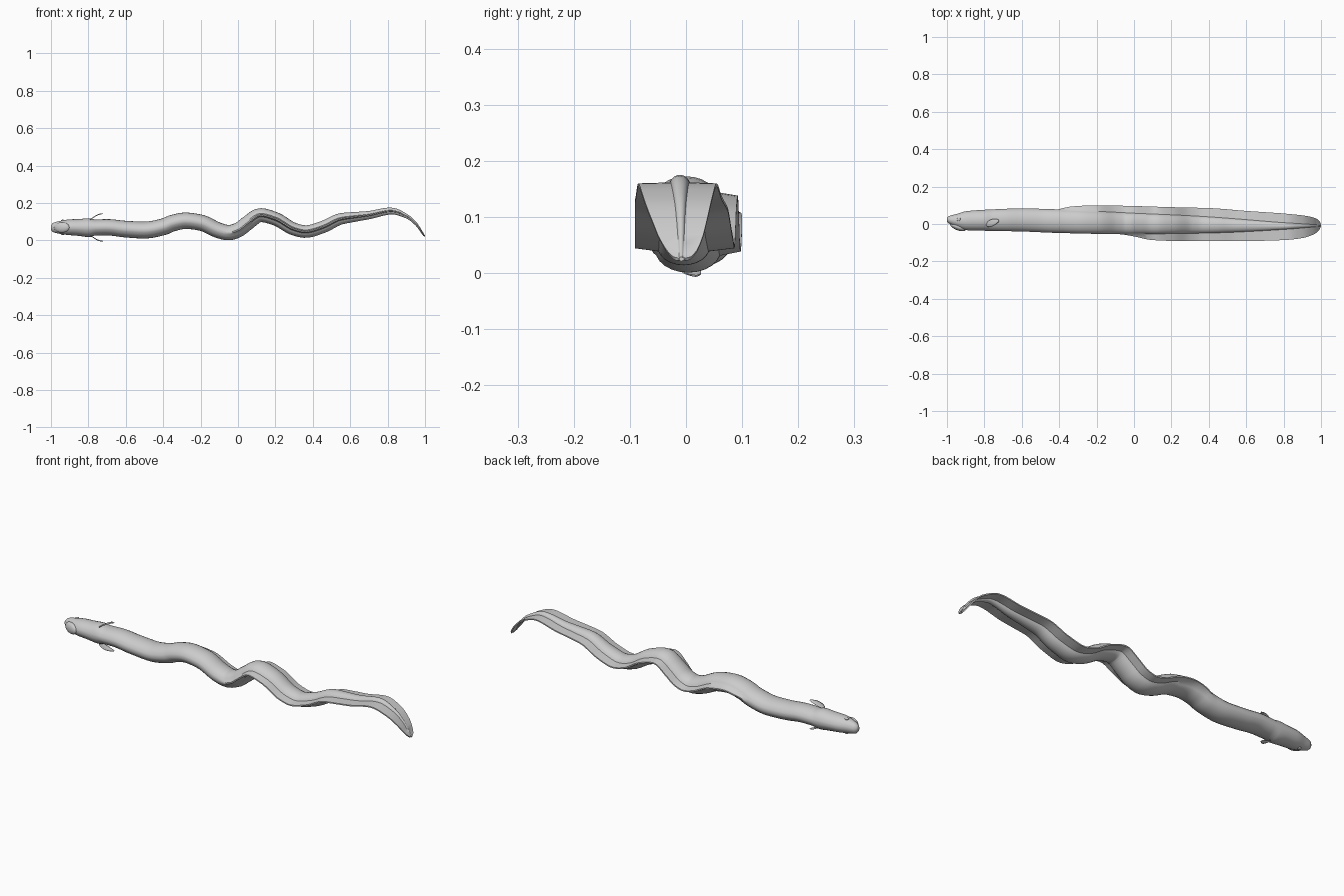
import bpy, bmesh, math
from mathutils import Vector

if "Cube" in bpy.data.objects:
    bpy.data.objects.remove(bpy.data.objects["Cube"])


def lerp_keys(keys, x):
    """Smooth (Hermite) interpolation through (x, value) keys."""
    n = len(keys)
    x = min(max(x, keys[0][0]), keys[-1][0])
    i = next(k for k in range(n - 1) if x <= keys[k + 1][0])

    def slope(k):
        if k in (0, n - 1):
            a, b = (0, 1) if k == 0 else (n - 2, n - 1)
            return (keys[b][1] - keys[a][1]) / (keys[b][0] - keys[a][0])
        d0 = (keys[k][1] - keys[k - 1][1]) / (keys[k][0] - keys[k - 1][0])
        d1 = (keys[k + 1][1] - keys[k][1]) / (keys[k + 1][0] - keys[k][0])
        return 0 if d0 * d1 <= 0 else 2 * d0 * d1 / (d0 + d1)
    h = keys[i + 1][0] - keys[i][0]
    t = (x - keys[i][0]) / h
    return ((2 * t**3 - 3 * t**2 + 1) * keys[i][1] + (t**3 - 2 * t**2 + t) * h * slope(i)
            + (3 * t**2 - 2 * t**3) * keys[i + 1][1] + (t**3 - t**2) * h * slope(i + 1))


# Spine height, half thickness, muscle edges and fin edges along the length
SPINE = [(-1, .068), (-.9, .07), (-.8, .068), (-.7, .07), (-.6, .06), (-.5, .055), (-.4, .072),
         (-.35, .092), (-.28, .105), (-.2, .095), (-.1, .052), (-.05, .041), (0, .055), (.05, .092),
         (.12, .135), (.2, .115), (.3, .06), (.36, .047), (.45, .07), (.55, .115), (.62, .125),
         (.7, .135), (.82, .157), (.9, .13), (.95, .09), (.995, .025)]
THICK = [(-1, .012), (-.99, .024), (-.95, .035), (-.9, .042), (-.85, .045), (-.8, .05),
         (-.785, .049), (-.775, .043), (-.5, .045), (-.2, .043), (0, .04), (.3, .034), (.5, .032),
         (.7, .022), (.82, .018), (.92, .01), (1, .004)]
BACK = [(-1, .032), (-.99, .042), (-.95, .053), (-.9, .068), (-.8, .076), (-.6, .083), (-.4, .078),
        (0, .06), (.4, .04), (.8, .008), (1, -.005)]
BELLY = [(-1, .012), (-.99, .003), (-.95, -.017), (-.9, -.033), (-.8, -.036), (-.6, -.04),
         (-.4, -.048), (0, -.055), (.4, -.05), (.8, -.03), (1, -.012)]
DORSAL = [(-.4, .08), (-.33, .094), (-.2, .1), (0, .096), (.2, .09), (.4, .085), (.6, .07),
          (.8, .056), (.9, .046), (.96, .034), (.985, .02), (1, -.002)]
ANAL = [(-.06, -.056), (0, -.066), (.1, -.086), (.25, -.091), (.6, -.091), (.8, -.086),
        (.9, -.075), (.96, -.055), (.985, -.035), (1, -.012)]


def frame(x):
    """Point on the spine and its normal in the xz plane."""
    e = .004
    t = Vector((2 * e, 0, lerp_keys(SPINE, x + e) - lerp_keys(SPINE, x - e))).normalized()
    return Vector((x, 0, lerp_keys(SPINE, x))), Vector((-t.z, 0, t.x))


def make_object(name, bm, angle=40):
    bmesh.ops.recalc_face_normals(bm, faces=bm.faces[:])
    me = bpy.data.meshes.new(name)
    bm.to_mesh(me)
    bm.free()
    ob = bpy.data.objects.new(name, me)
    bpy.context.collection.objects.link(ob)
    bpy.ops.object.select_all(action='DESELECT')
    ob.select_set(True)
    bpy.context.view_layer.objects.active = ob
    bpy.ops.object.shade_smooth_by_angle(angle=math.radians(angle))
    return ob


# Body with continuous dorsal and anal fins: lofted sections
bm = bmesh.new()
xs = [-1, -.997, -.99, -.98, -.965] + [-.95 + .0165 * i for i in range(115)]
xs += [.955, .968, .978, .985, .99, .994, .997, 1]
rings = []
for x in sorted(v for v in xs if v <= 1):
    c, n = frame(x)
    back, belly, hz = (lerp_keys(k, x) for k in (BACK, BELLY, THICK))
    mid, hy = (back + belly) / 2, (back - belly) / 2
    top = max(back, lerp_keys(DORSAL, x)) if x > -.4 else back
    low = min(belly, lerp_keys(ANAL, x)) if x > -.06 else belly
    if x > .94:
        back, belly = min(back, top), max(belly, low)
        mid, hy = (back + belly) / 2, (back - belly) / 2
    edge = .003
    half = [(top, edge if top > back + .004 else hz * .12)]
    for k in range(1, 12):
        a = math.pi * k / 12
        half.append((mid + hy * math.cos(a), max(edge * .8, hz * math.sin(a))))
    half.append((low, edge if low < belly - .004 else hz * .12))
    pts = half + [(y, -z) for y, z in reversed(half)]
    rings.append([bm.verts.new(c + Vector((0, y, 0)) + n * z) for y, z in pts])
for r0, r1 in zip(rings, rings[1:]):
    m = len(r0)
    for k in range(m):
        bm.faces.new((r0[k], r0[(k + 1) % m], r1[(k + 1) % m], r1[k]))
bm.faces.new(rings[0])
bm.faces.new(rings[-1])
make_object("eel_body", bm, 45)


def ellipsoid(name, loc, size, turn=0):
    bm = bmesh.new()
    bmesh.ops.create_uvsphere(bm, u_segments=20, v_segments=12, radius=1)
    ob = make_object(name, bm, 60)
    ob.location, ob.scale, ob.rotation_euler = loc, size, (0, 0, turn)
    return ob


# Lower jaw below the mouth line
ellipsoid("lower_jaw", (-.942, -.016, .069), (.044, .017, .028), -.38)

# Eyes, pectoral fins and gill slits on both flanks
for side, label in ((1, "left"), (-1, "right")):
    ellipsoid(label + "_eye", (-.937, .025, .07 + side * .036), (.01, .01, .005))

    bm = bmesh.new()
    rows = []
    for i in range(13):
        t = i / 12
        w = .003 + .016 * math.sin(math.pi * t ** .8) ** .7 if 0 < t < 1 else .003
        cy = -.004 + .022 * t
        z = .069 + side * (.043 + .032 * math.sin(t * math.pi / 2))
        rows.append([bm.verts.new((-.79 + .068 * t, cy + w * s, z - side * .003 * s * s))
                     for s in (-1, -.5, 0, .5, 1)])
    for r0, r1 in zip(rows, rows[1:]):
        for k in range(4):
            bm.faces.new((r0[k], r0[k + 1], r1[k + 1], r1[k]))
    fin = make_object(label + "_pectoral_fin", bm, 60)
    mod = fin.modifiers.new("thickness", 'SOLIDIFY')
    mod.thickness, mod.offset = .002, 0
